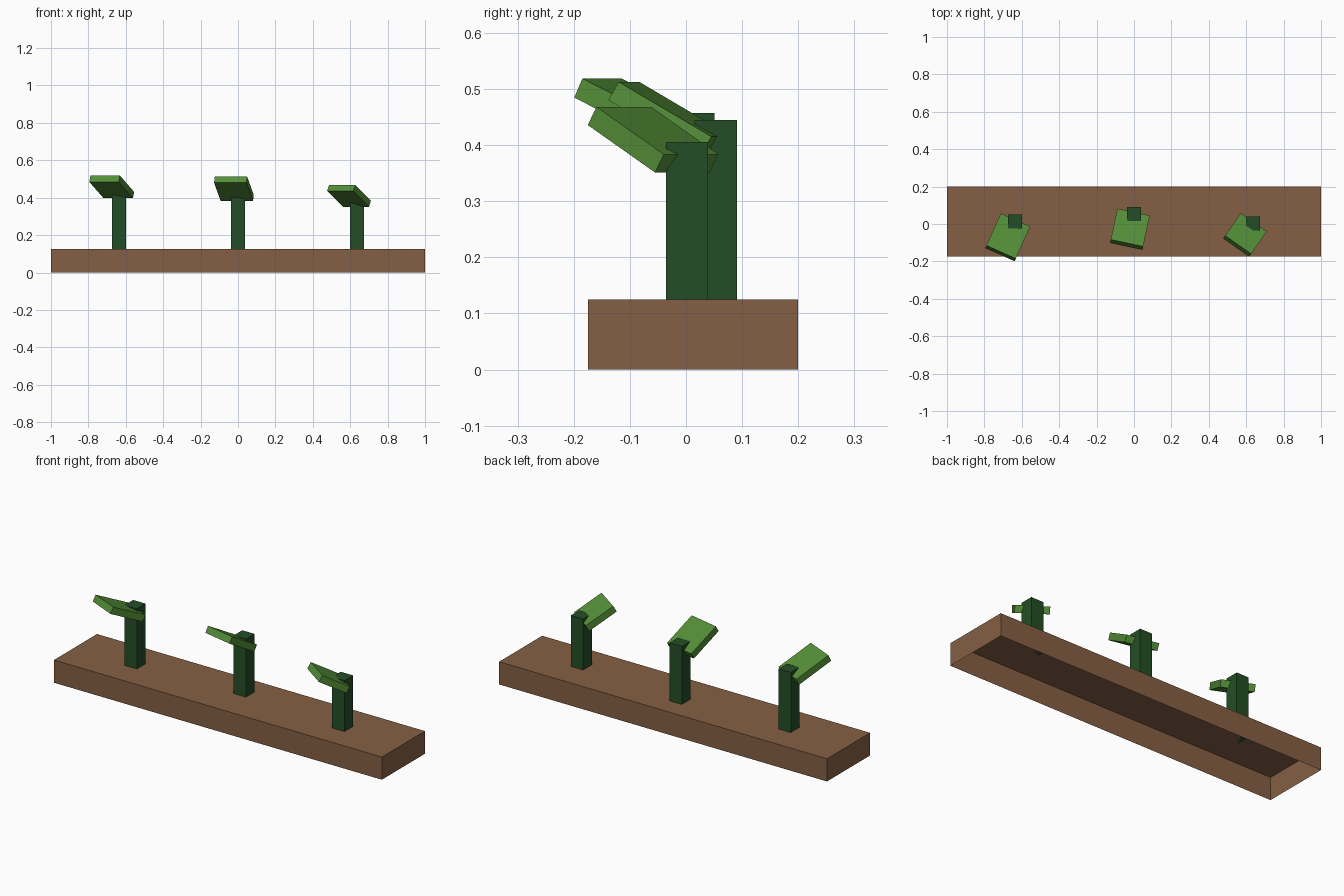
import bpy, bmesh
from math import radians
from mathutils import Matrix, Vector

cube = bpy.data.objects.get("Cube")
if cube:
    bpy.data.objects.remove(cube, do_unlink=True)


def material(name, rgb):
    mat = bpy.data.materials.new(name)
    mat.use_nodes = True
    mat.diffuse_color = (*rgb, 1)
    mat.node_tree.nodes["Principled BSDF"].inputs["Base Color"].default_value = (*rgb, 1)
    return mat


def box(name, size, matrix, mat, open_bottom=False):
    """Flat-shaded box whose origin is the centre of its top face."""
    bm = bmesh.new()
    bmesh.ops.create_cube(bm, size=1)
    bmesh.ops.translate(bm, verts=bm.verts, vec=(0, 0, -0.5))
    bmesh.ops.scale(bm, verts=bm.verts, vec=size)
    if open_bottom:
        bottom = [f for f in bm.faces if f.normal.z < -0.5]
        bmesh.ops.delete(bm, geom=bottom, context="FACES_ONLY")
    mesh = bpy.data.meshes.new(name)
    bm.to_mesh(mesh)
    bm.free()
    mesh.materials.append(mat)
    obj = bpy.data.objects.new(name, mesh)
    obj.matrix_world = matrix
    bpy.context.collection.objects.link(obj)
    return obj


soil = material("soil brown", (0.235, 0.117, 0.058))
stem_green = material("dark stem green", (0.017, 0.076, 0.019))
leaf_green = material("leaf green", (0.089, 0.275, 0.040))

# Soil bed, hollow underneath
BED_TOP = 0.125
box("soil_bed", (2, 0.375, BED_TOP), Matrix.Translation((0, 0.0125, BED_TOP)),
    soil, open_bottom=True)

# Sprouts: stem top, leaf top centre, leaf width and length, yaw, pitch
sprouts = {
    "right": ((-0.637, 0.013, 0.457), (-0.672, -0.064, 0.475), (0.172, 0.207), 24, 25),
    "middle": ((0, 0.053, 0.445), (-0.02, -0.019, 0.464), (0.177, 0.195), 12, 30),
    "left": ((0.637, 0.002, 0.406), (0.599, -0.051, 0.426), (0.17, 0.169), 35, 30),
}
for side, (stem_top, leaf_top, leaf_size, yaw, pitch) in sprouts.items():
    box(side + "_stem", (0.075, 0.075, stem_top[2] - BED_TOP),
        Matrix.Translation(Vector(stem_top)), stem_green)
    turn = Matrix.Rotation(radians(-yaw), 4, "Z") @ Matrix.Rotation(radians(-pitch), 4, "X")
    box(side + "_leaf", (*leaf_size, 0.0375),
        Matrix.Translation(Vector(leaf_top)) @ turn, leaf_green)
